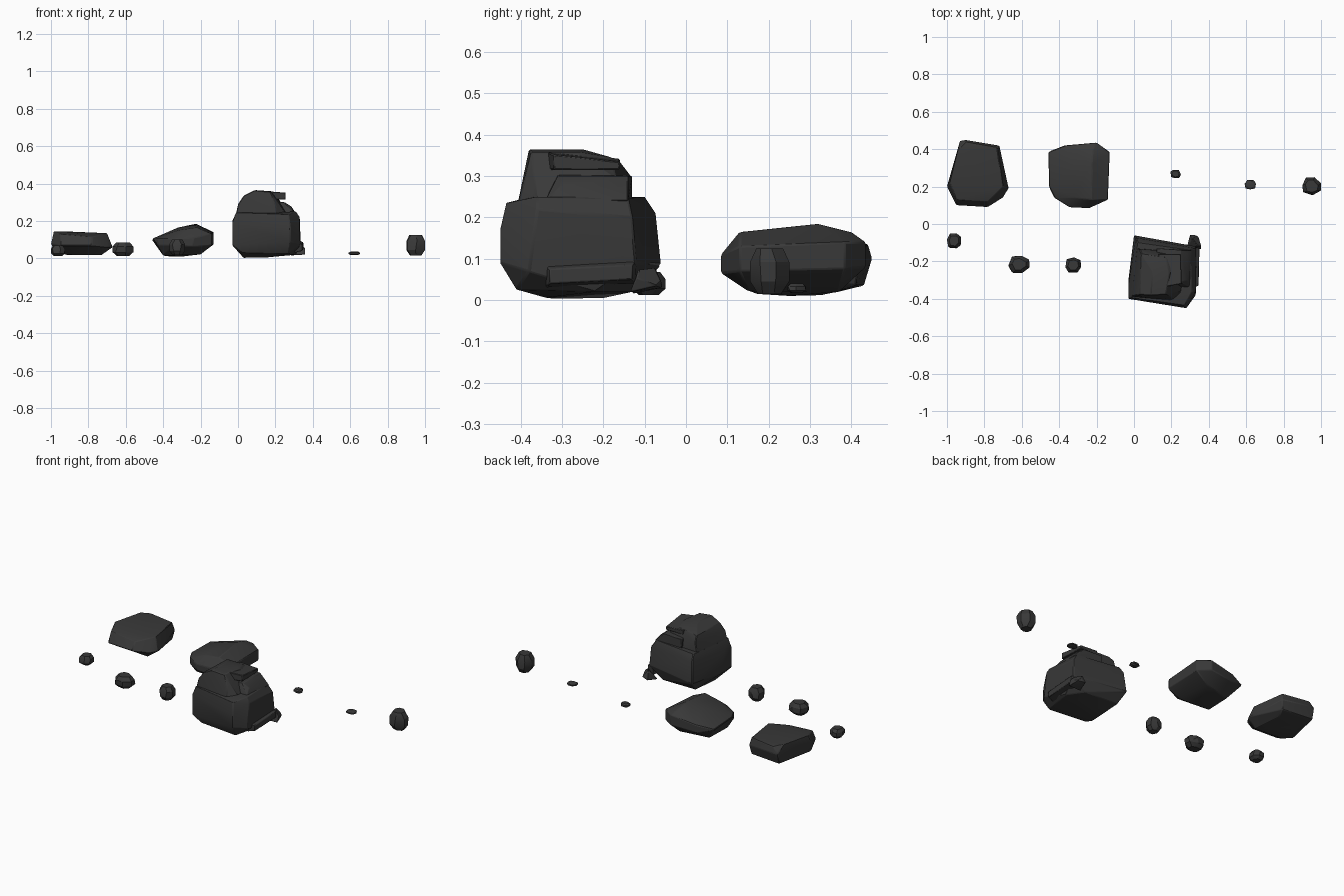
import bpy, bmesh, math, random

stone = bpy.data.materials.new("dark_stone")
stone.diffuse_color = (0.04, 0.04, 0.04, 1)


def finish(name, bm, bevel):
    """Turn a point cloud into a chipped convex stone."""
    hull = bmesh.ops.convex_hull(bm, input=bm.verts)
    loose = [v for v in bm.verts if not v.link_faces]
    bmesh.ops.delete(bm, geom=loose, context='VERTS')
    bmesh.ops.dissolve_limit(bm, angle_limit=math.radians(3), verts=bm.verts, edges=bm.edges)
    bmesh.ops.recalc_face_normals(bm, faces=bm.faces)
    me = bpy.data.meshes.new(name)
    bm.to_mesh(me)
    bm.free()
    me.materials.append(stone)
    ob = bpy.data.objects.new(name, me)
    bpy.context.collection.objects.link(ob)
    if bevel:
        mod = ob.modifiers.new("worn_edges", 'BEVEL')
        mod.width, mod.segments, mod.limit_method = bevel, 1, 'ANGLE'
        mod.angle_limit = math.radians(25)
    bpy.ops.object.select_all(action='DESELECT')
    ob.select_set(True)
    bpy.context.view_layer.objects.active = ob
    bpy.ops.object.shade_smooth_by_angle(angle=math.radians(25))
    return ob


def rock(name, points, bevel=0.004):
    bm = bmesh.new()
    for p in points:
        bm.verts.new(p)
    return finish(name, bm, bevel)


def pebble(name, lo, hi, seed, sides=7):
    """Small stone filling a box: jittered rings, wide in the middle."""
    rnd = random.Random(seed)
    c = [(a + b) / 2 for a, b in zip(lo, hi)]
    r = [(b - a) / 2 for a, b in zip(lo, hi)]
    bm = bmesh.new()
    for h, s in ((-1, 0.6), (-0.45, 1.0), (0.4, 1.0), (1, 0.68)):
        for i in range(sides):
            a = (i + rnd.uniform(-0.2, 0.2)) * math.tau / sides + seed
            # squarish outline
            k = s * min(1.12, 1 / max(abs(math.cos(a)), abs(math.sin(a))))
            x, y = (max(-1, min(1, k * f(a))) for f in (math.cos, math.sin))
            bm.verts.new((c[0] + r[0] * x, c[1] + r[1] * y, c[2] + r[2] * h))
    return finish(name, bm, 0)


# large boulder: main body
rock("boulder_body", [
    (0.03, -0.32, 0.003), (0.06, -0.20, 0.005), (0.16, -0.34, 0.006),
    (0.02, -0.39, 0.03), (0.27, -0.41, 0.025), (0.31, -0.22, 0.02), (0.25, -0.13, 0.02), (0.02, -0.12, 0.025),
    (-0.03, -0.40, 0.07), (0.28, -0.45, 0.09), (0.33, -0.38, 0.07), (0.335, -0.12, 0.09),
    (0.0, -0.06, 0.085), (-0.03, -0.30, 0.07),
    (-0.03, -0.40, 0.19), (0.28, -0.45, 0.17), (0.33, -0.36, 0.22), (0.33, -0.13, 0.20),
    (0.01, -0.073, 0.21), (-0.03, -0.33, 0.20),
    (-0.01, -0.395, 0.245), (0.27, -0.435, 0.235), (0.31, -0.36, 0.25), (0.30, -0.14, 0.247), (0.02, -0.10, 0.25)])

# boulder: stepped ledges and crown
rock("boulder_crown", [
    (-0.015, -0.39, 0.22), (0.21, -0.41, 0.22), (0.27, -0.36, 0.22), (0.25, -0.15, 0.22), (0.01, -0.13, 0.22),
    (0.0, -0.385, 0.29), (0.20, -0.39, 0.29), (0.23, -0.17, 0.30), (0.03, -0.133, 0.30),
    (0.03, -0.375, 0.335), (0.09, -0.38, 0.365), (0.17, -0.375, 0.358), (0.19, -0.26, 0.358),
    (0.10, -0.25, 0.365), (0.04, -0.16, 0.335), (0.17, -0.18, 0.345)])
rock("boulder_top_block", [
    (x, y, z) for x, y, z1 in ((0.14, -0.34, 0.36), (0.255, -0.32, 0.352),
                               (0.25, -0.16, 0.335), (0.13, -0.16, 0.342))
    for z in (0.315, z1)], 0.003)
rock("boulder_upper_ledge", [
    (0.12, -0.33, 0.24), (0.30, -0.34, 0.24), (0.31, -0.14, 0.24), (0.12, -0.13, 0.24),
    (0.12, -0.31, 0.31), (0.25, -0.31, 0.30), (0.285, -0.30, 0.278), (0.285, -0.16, 0.275),
    (0.25, -0.14, 0.30), (0.12, -0.13, 0.30)], 0.003)
rock("boulder_side_plate", [
    (0.30, -0.34, 0.03), (0.345, -0.33, 0.04), (0.345, -0.33, 0.075), (0.32, -0.34, 0.085),
    (0.30, -0.12, 0.04), (0.35, -0.13, 0.05), (0.35, -0.13, 0.085), (0.32, -0.12, 0.10)], 0.003)
rock("boulder_foot_chip", [
    (0.28, -0.13, 0.015), (0.36, -0.135, 0.02), (0.30, -0.056, 0.03), (0.345, -0.07, 0.035),
    (0.36, -0.12, 0.055), (0.335, -0.06, 0.045), (0.31, -0.075, 0.08), (0.34, -0.115, 0.075)], 0.003)

# tilted flat rock in the middle of the back row
rock("middle_flat_rock", [
    (-0.40, 0.17, 0.015), (-0.39, 0.33, 0.012), (-0.22, 0.37, 0.02), (-0.20, 0.15, 0.022), (-0.30, 0.25, 0.01),
    (-0.425, 0.14, 0.07), (-0.345, 0.09, 0.07), (-0.24, 0.085, 0.065), (-0.14, 0.13, 0.07),
    (-0.13, 0.385, 0.075), (-0.20, 0.435, 0.08), (-0.37, 0.42, 0.07),
    (-0.46, 0.385, 0.10), (-0.455, 0.20, 0.107), (-0.425, 0.14, 0.105), (-0.345, 0.09, 0.105), (-0.24, 0.085, 0.11),
    (-0.14, 0.13, 0.13), (-0.13, 0.385, 0.14), (-0.20, 0.435, 0.14), (-0.37, 0.42, 0.115),
    (-0.22, 0.13, 0.165), (-0.225, 0.32, 0.185), (-0.32, 0.30, 0.165), (-0.32, 0.14, 0.15), (-0.22, 0.40, 0.165)])

# low flat rock on the left
rock("left_flat_rock", [
    (-0.92, 0.18, 0.02), (-0.90, 0.36, 0.018), (-0.75, 0.36, 0.02), (-0.73, 0.17, 0.018),
    (-0.985, 0.20, 0.04), (-0.93, 0.43, 0.035), (-0.73, 0.41, 0.035),
    (-1.0, 0.20, 0.08), (-0.95, 0.10, 0.07), (-0.78, 0.09, 0.07), (-0.70, 0.14, 0.06), (-0.67, 0.19, 0.06),
    (-0.72, 0.42, 0.09), (-0.90, 0.45, 0.10), (-0.93, 0.445, 0.10),
    (-0.985, 0.22, 0.145), (-0.95, 0.13, 0.13), (-0.78, 0.12, 0.115), (-0.70, 0.20, 0.135),
    (-0.73, 0.41, 0.135), (-0.90, 0.44, 0.135), (-0.94, 0.40, 0.145)])

# scattered pebbles: low corner, high corner of each
pebbles = [
    ((0.195, 0.245, 0.017), (0.25, 0.29, 0.04)),
    ((0.592, 0.185, 0.018), (0.652, 0.235, 0.036)),
    ((0.90, 0.155, 0.015), (1.0, 0.25, 0.125)),
    ((-1.0, -0.13, 0.012), (-0.925, -0.05, 0.068)),
    ((-0.67, -0.262, 0.013), (-0.56, -0.17, 0.085)),
    ((-0.367, -0.26, 0.018), (-0.283, -0.18, 0.10))]
for i, (lo, hi) in enumerate(pebbles):
    pebble(f"pebble_{i + 1}", lo, hi, seed=i + 1)
